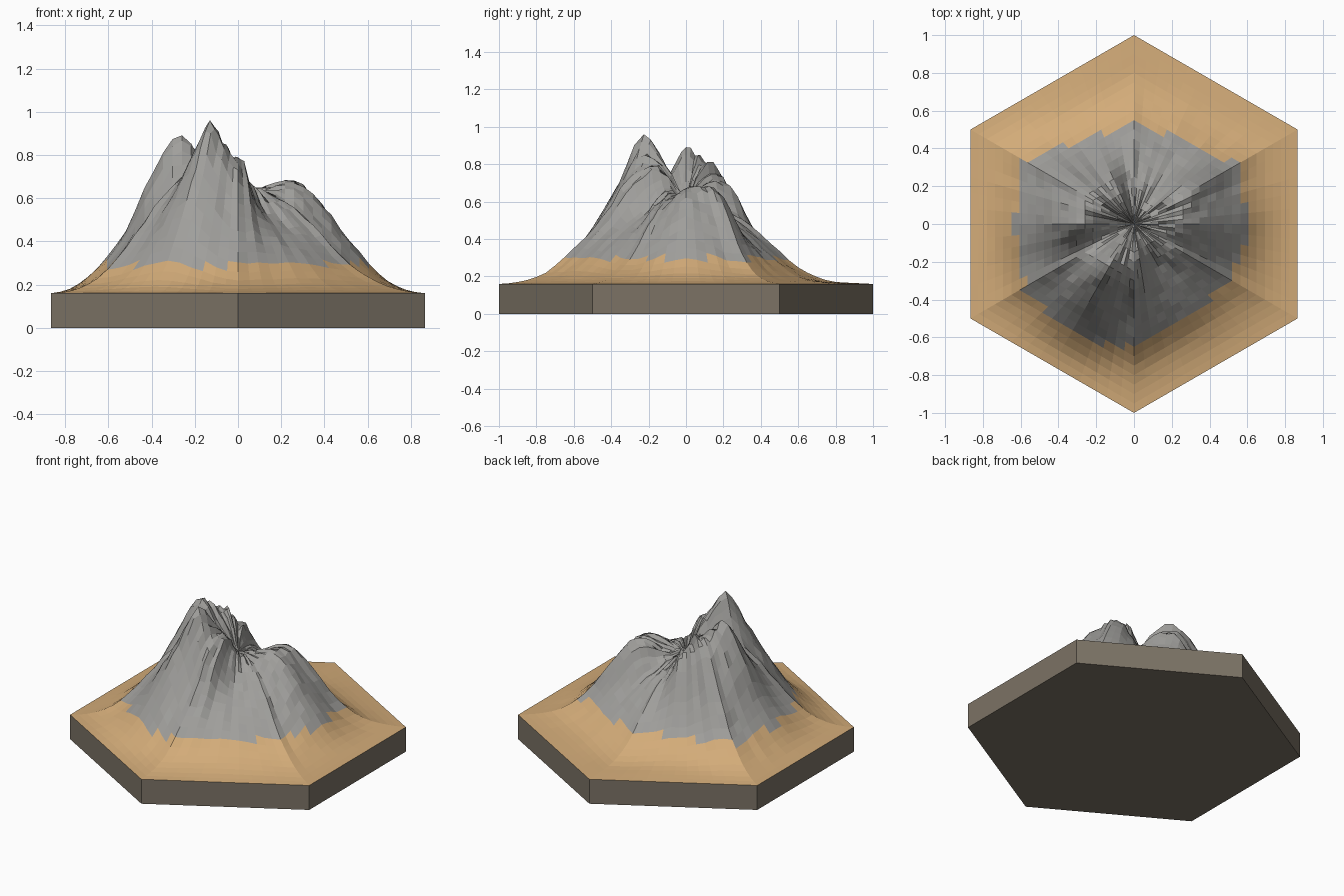
import bpy
import bmesh
import math
import random
from mathutils import Vector

random.seed(7)
cube = bpy.data.objects.get("Cube")
if cube:
    bpy.data.objects.remove(cube, do_unlink=True)

BASE_TOP = 0.16
ROCK_LINE = 0.295
PER_SIDE = 12
RINGS = 20
COLUMNS = 6 * PER_SIDE
SUMMIT = 0.62

# Ridge and gully profiles, every 30 degrees from +x, heights from inside outwards
PROFILES = [
    (.64, .67, .56, .40, .25, .175),
    (.62, .69, .52, .32, .21, .17),
    (.58, .50, .40, .29, .20, .17),
    (.58, .50, .38, .25, .18, .165),
    (.69, .68, .46, .29, .20, .17),
    (.79, .79, .58, .37, .24, .175),
    (.70, .88, .72, .45, .28, .18),
    (.68, .70, .55, .37, .23, .17),
    (.80, .95, .73, .51, .31, .19),
    (.78, .72, .51, .35, .22, .17),
    (.66, .53, .44, .34, .23, .175),
    (.62, .55, .42, .29, .21, .17),
]
STEP = 0.15


def make_material(name, color):
    mat = bpy.data.materials.new(name)
    mat.use_nodes = True
    mat.diffuse_color = (*color, 1)
    mat.node_tree.nodes["Principled BSDF"].inputs["Base Color"].default_value = (*color, 1)
    return mat


def add_object(name, bm, materials):
    bmesh.ops.recalc_face_normals(bm, faces=bm.faces)
    mesh = bpy.data.meshes.new(name)
    bm.to_mesh(mesh)
    bm.free()
    for mat in materials:
        mesh.materials.append(mat)
    obj = bpy.data.objects.new(name, mesh)
    bpy.context.collection.objects.link(obj)
    return obj


def corner(i):
    a = math.radians(30 + 60 * i)
    return Vector((math.cos(a), math.sin(a), 0))


def rim_point(column):
    side, part = divmod(column % COLUMNS, PER_SIDE)
    return corner(side).lerp(corner(side + 1), part / PER_SIDE)


def profile_height(profile, t):
    """Smooth curve through one profile, from the middle to the rim."""
    pts = (profile[0], SUMMIT) + profile + (BASE_TOP,) * 3
    i = min(int(t / STEP), len(profile))
    u = t / STEP - i
    a, b, c, d = pts[i:i + 4]
    return b + u / 2 * (c - a + u * (2 * a - 5 * b + 4 * c - d + u * (3 * (b - c) + d - a)))


def height(angle, t):
    place = math.degrees(angle) % 360 / 30
    i = int(place)
    u = place - i
    u = u * u * (3 - 2 * u)
    low = profile_height(PROFILES[i % 12], t)
    high = profile_height(PROFILES[(i + 1) % 12], t)
    return low + (high - low) * u


# Stone plinth: open-topped hexagonal slab
bm = bmesh.new()
lower = [bm.verts.new(corner(i)) for i in range(6)]
upper = [bm.verts.new(corner(i) + Vector((0, 0, BASE_TOP))) for i in range(6)]
bm.faces.new(lower[::-1])
for i in range(6):
    j = (i + 1) % 6
    bm.faces.new((lower[i], lower[j], upper[j], upper[i]))
add_object("plinth", bm, [make_material("brown stone", (.20, .17, .13))])

# Mountain: hexagonal rings raised by the profiles, roughened with gullies
bm = bmesh.new()
gully = [random.uniform(-1, 1) for _ in range(COLUMNS)]
rings = []
for k in range(1, RINGS + 1):
    t = k / RINGS
    ring = []
    for c in range(COLUMNS):
        p = rim_point(c) * t
        z = BASE_TOP
        if k < RINGS:
            z = height(math.atan2(p.y, p.x), t)
            rough = 0.024 * gully[c] + random.uniform(-.024, .024)
            z = max(BASE_TOP + .002, z + (z - BASE_TOP) * rough)
        ring.append(bm.verts.new((p.x, p.y, z)))
    rings.append(ring)
middle = bm.verts.new((0, 0, SUMMIT))
for c in range(COLUMNS):
    n = (c + 1) % COLUMNS
    bm.faces.new((middle, rings[0][c], rings[0][n]))
    for inner, outer in zip(rings, rings[1:]):
        bm.faces.new((inner[c], outer[c], outer[n], inner[n]))

# Bare rock above the sand line
for face in bm.faces:
    face.material_index = int(face.calc_center_median().z > ROCK_LINE)
bm.normal_update()
add_object("mountain", bm, [make_material("sand", (.65, .41, .19)),
                            make_material("grey rock", (.35, .345, .33))])
